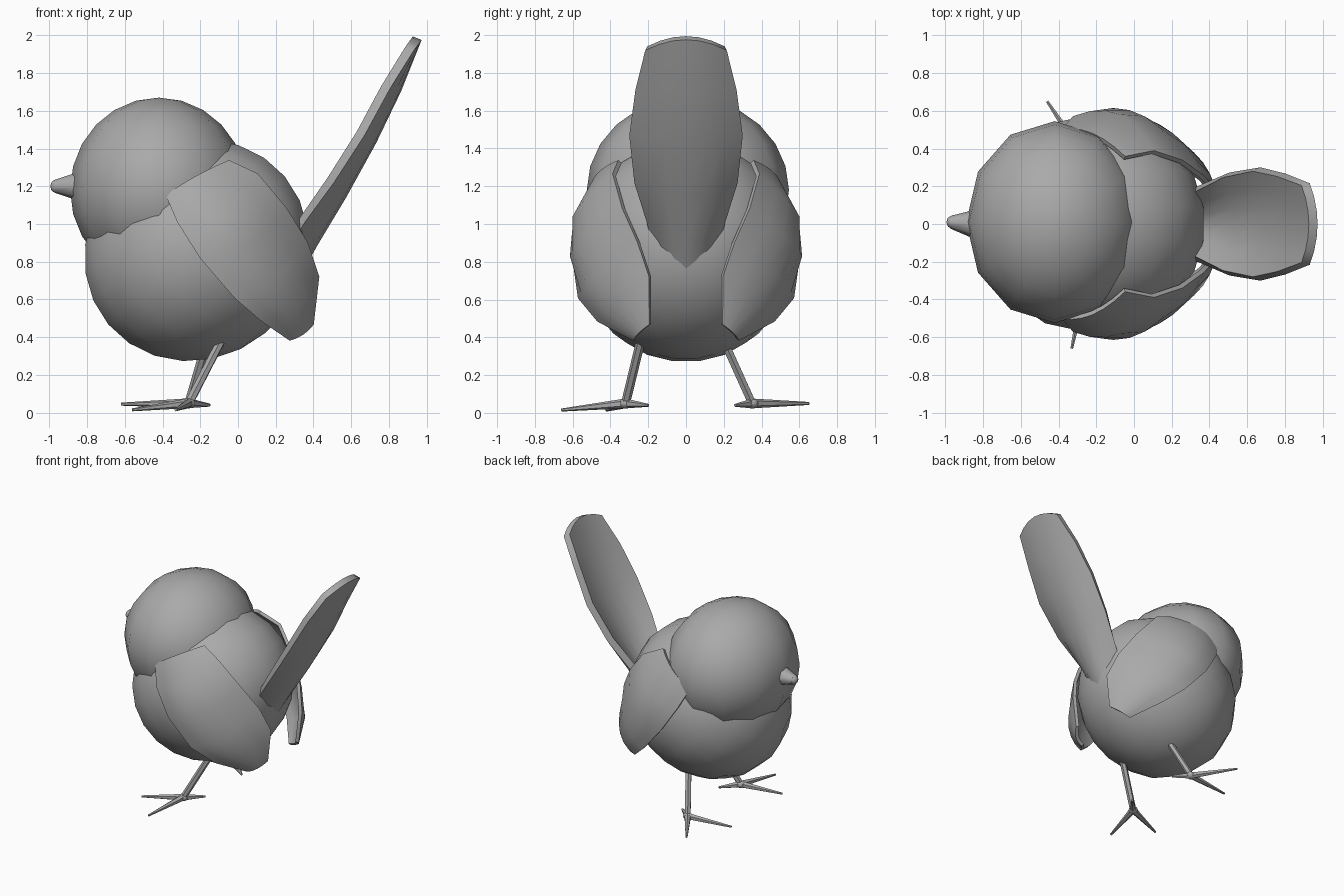
import bpy
import math
from mathutils import Vector

cube = bpy.data.objects.get("Cube")
if cube:
    bpy.data.objects.remove(cube, do_unlink=True)

grey = bpy.data.materials.new("plain_grey")
grey.use_nodes = True
grey.diffuse_color = (0.4, 0.4, 0.4, 1)
grey.node_tree.nodes["Principled BSDF"].inputs["Base Color"].default_value = (0.4, 0.4, 0.4, 1)


def finish(obj, name, angle=50):
    """Name, colour and smooth a part."""
    obj.name = obj.data.name = name
    obj.data.materials.clear()
    obj.data.materials.append(grey)
    bpy.ops.object.select_all(action="DESELECT")
    obj.select_set(True)
    bpy.context.view_layer.objects.active = obj
    bpy.ops.object.transform_apply(location=False, rotation=True, scale=True)
    bpy.ops.object.shade_smooth_by_angle(angle=math.radians(angle))
    return obj


def ellipsoid(name, centre, radii, tilt, segments, rings):
    bpy.ops.mesh.primitive_uv_sphere_add(segments=segments, ring_count=rings, location=centre)
    obj = bpy.context.object
    obj.scale = radii
    obj.rotation_euler = (0, math.radians(tilt), 0)
    return finish(obj, name)


def rod(name, start, end, r1, r2, sides=6):
    """Tapered rod between two points."""
    start, end = Vector(start), Vector(end)
    axis = end - start
    bpy.ops.mesh.primitive_cone_add(vertices=sides, radius1=r1, radius2=r2,
                                    depth=axis.length, location=(start + end) / 2)
    obj = bpy.context.object
    obj.rotation_euler = axis.to_track_quat("Z", "Y").to_euler()
    return finish(obj, name)


def curved_panel(name, rows, thickness):
    """Thick sheet lofted through rows; each row is a curve through three points."""
    steps = 6
    verts = []
    for row in rows:
        a, b, c = (Vector(p) for p in row)
        for i in range(steps + 1):
            t = i / steps
            verts.append(a * (1 - t) * (1 - 2 * t) + b * 4 * t * (1 - t) + c * t * (2 * t - 1))
    n = steps + 1
    faces = [(r * n + i, r * n + i + 1, (r + 1) * n + i + 1, (r + 1) * n + i)
             for r in range(len(rows) - 1) for i in range(steps)]
    mesh = bpy.data.meshes.new(name)
    mesh.from_pydata(verts, [], faces)
    obj = bpy.data.objects.new(name, mesh)
    bpy.context.collection.objects.link(obj)
    bpy.context.view_layer.objects.active = obj
    shell = obj.modifiers.new("thickness", "SOLIDIFY")
    shell.thickness = thickness
    shell.offset = 0
    bpy.ops.object.modifier_apply(modifier=shell.name)
    return finish(obj, name)


# Body, head and beak
ellipsoid("body", (-0.22, 0, 0.86), (0.62, 0.58, 0.57), -40, 18, 12)
ellipsoid("head", (-0.42, 0.01, 1.18), (0.47, 0.535, 0.49), 0, 12, 12)
rod("beak", (-0.85, 0, 1.2), (-0.97, 0.01, 1.2), 0.075, 0.035, 8).scale.z = 1
ellipsoid("beak_tip", (-0.965, 0.01, 1.2), (0.03, 0.035, 0.035), 0, 8, 6)

# Wings: lower edge, middle and upper edge from shoulder to tip
wing_rows = [
    [(-0.38, 0.49, 1.15), (-0.22, 0.47, 1.25), (-0.05, 0.35, 1.33)],
    [(-0.32, 0.56, 1.01), (-0.08, 0.57, 1.07), (0.10, 0.38, 1.26)],
    [(-0.20, 0.59, 0.82), (0.05, 0.56, 0.89), (0.25, 0.33, 1.08)],
    [(-0.02, 0.56, 0.61), (0.20, 0.47, 0.72), (0.36, 0.25, 0.90)],
    [(0.12, 0.46, 0.49), (0.31, 0.37, 0.57), (0.42, 0.19, 0.72)],
    [(0.27, 0.27, 0.39), (0.34, 0.25, 0.42), (0.39, 0.19, 0.47)],
]
for name, side in (("front_wing", -1), ("back_wing", 1)):
    curved_panel(name, [[(x, y * side, z) for x, y, z in row] for row in wing_rows], 0.025)

# Tail: half width, edge x, edge z, spine x, spine z from root to tip
tail_rows = [
    (0.14, 0.22, 0.82, 0.30, 0.72),
    (0.19, 0.34, 1.02, 0.40, 0.90),
    (0.26, 0.49, 1.23, 0.55, 1.15),
    (0.29, 0.65, 1.48, 0.71, 1.44),
    (0.26, 0.78, 1.72, 0.84, 1.71),
    (0.21, 0.91, 1.93, 0.95, 1.985),
]
curved_panel("tail", [[(ex, -w, ez), (sx, 0, sz), (ex, w, ez)]
                      for w, ex, ez, sx, sz in tail_rows], 0.05)

# Legs and toes
feet = {
    "front": ((-0.09, -0.24, 0.38), (-0.26, -0.32, 0.05),
              [(-0.33, -0.66, 0.015), (-0.56, -0.42, 0.015), (-0.15, -0.2, 0.04)]),
    "back": ((-0.17, 0.21, 0.36), (-0.26, 0.35, 0.05),
             [(-0.46, 0.65, 0.05), (-0.62, 0.31, 0.045), (-0.15, 0.26, 0.04)]),
}
for side, (hip, ankle, toes) in feet.items():
    rod(side + "_leg", hip, ankle, 0.024, 0.024)
    ellipsoid(side + "_ankle", ankle, (0.035, 0.035, 0.028), 0, 8, 6)
    for i, toe in enumerate(toes):
        rod(f"{side}_toe_{i + 1}", ankle, toe, 0.026, 0.008)
